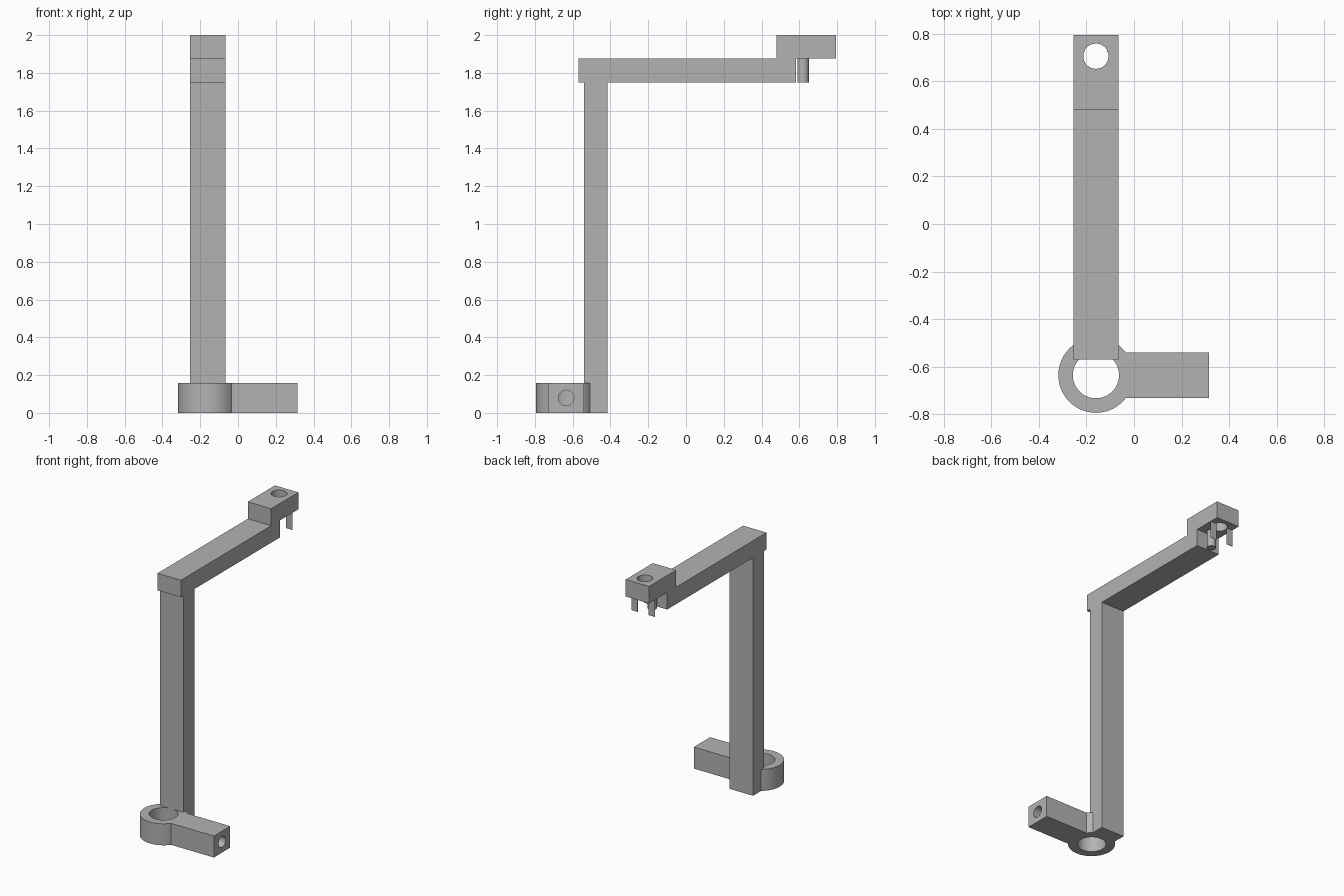
import bpy
import math
from mathutils import Vector

cube = bpy.data.objects.get("Cube")
if cube:
    bpy.data.objects.remove(cube, do_unlink=True)

grey = bpy.data.materials.new("plain_grey")
grey.use_nodes = True
COLOUR = (0.45, 0.45, 0.45, 1)
grey.diffuse_color = COLOUR
grey.node_tree.nodes["Principled BSDF"].inputs["Base Color"].default_value = COLOUR

CX = -0.16              # centre line of the upright and arm
HALF = 0.095            # half width of the square stock
RING_Y, HOLE_Y = -0.635, 0.705


def finish(obj, name):
    obj.name = name
    obj.data.materials.clear()
    obj.data.materials.append(grey)
    return obj


def box(name, x, y, z):
    low, high = (Vector(p) for p in zip(x, y, z))
    bpy.ops.mesh.primitive_cube_add(size=1, location=(low + high) / 2)
    obj = bpy.context.object
    obj.scale = high - low
    bpy.ops.object.transform_apply(location=False, rotation=False, scale=True)
    return finish(obj, name)


def cylinder(name, radius, depth, location, rotation=(0, 0, 0)):
    bpy.ops.mesh.primitive_cylinder_add(vertices=64, radius=radius, depth=depth,
                                        location=location, rotation=rotation)
    return finish(bpy.context.object, name)


def combine(target, tool, operation):
    mod = target.modifiers.new(operation.lower(), "BOOLEAN")
    mod.operation, mod.solver, mod.object = operation, "EXACT", tool
    bpy.context.view_layer.objects.active = target
    bpy.ops.object.modifier_apply(modifier=mod.name)
    bpy.data.objects.remove(tool, do_unlink=True)


def smooth(obj):
    bpy.ops.object.select_all(action="DESELECT")
    obj.select_set(True)
    bpy.context.view_layer.objects.active = obj
    bpy.ops.object.shade_smooth_by_angle(angle=math.radians(30))


stock = (CX - HALF, CX + HALF)

# Clamp ring with side bar, bored vertically and along the bar
foot = cylinder("clamp_foot", 0.158, 0.158, (CX, RING_Y, 0.079))
combine(foot, box("side_bar", (CX, 0.315), (RING_Y - HALF, RING_Y + HALF), (0, 0.158)), "UNION")
combine(foot, cylinder("ring_bore", 0.097, 1, (CX, RING_Y, 0)), "DIFFERENCE")
combine(foot, cylinder("bar_bore", 0.041, 0.6, (0.14, RING_Y, 0.079),
                       (0, math.pi / 2, 0)), "DIFFERENCE")
smooth(foot)

# Upright and horizontal arm
box("upright_post", stock, (-0.54, -0.415), (0, 1.75))
box("horizontal_arm", stock, (-0.57, 0.583), (1.75, 1.875))

# Drilled block on the end of the arm
block = box("end_block", stock, (0.478, 0.793), (1.875, 2))
combine(block, cylinder("block_bore", 0.053, 1, (CX, HOLE_Y, 2)), "DIFFERENCE")
smooth(block)

# Round pin and two thin tabs under the block
smooth(cylinder("round_pin", 0.031, 0.125, (CX, 0.62, 1.8125)))
for side, label in ((-1, "right"), (1, "left")):
    edges = sorted((CX + side * 0.045, CX + side * HALF))
    box(label + "_tab", edges, (0.724, 0.726), (1.75, 1.875))
